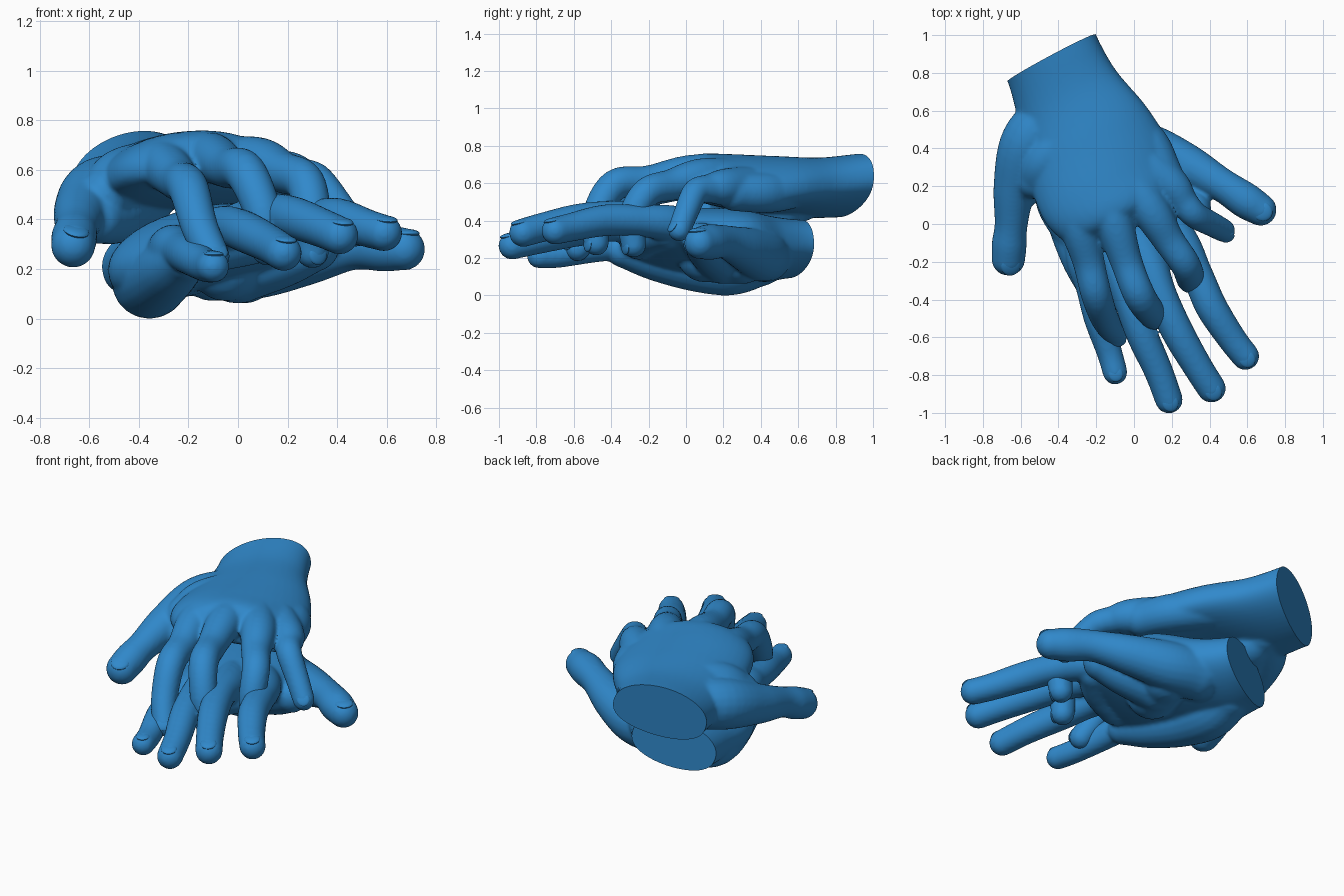
import bpy, bmesh, math
from mathutils import Vector, Matrix

if "Cube" in bpy.data.objects:
    bpy.data.objects.remove(bpy.data.objects["Cube"])

blue = bpy.data.materials.new("hand_blue")
blue.use_nodes = True
blue.diffuse_color = (0.03, 0.25, 0.6, 1)
blue.node_tree.nodes["Principled BSDF"].inputs["Base Color"].default_value = (0.03, 0.25, 0.6, 1)


def loft(bm, rings):
    """Bridge closed rings of points and cap both ends."""
    loops = [[bm.verts.new(p) for p in ring] for ring in rings]
    n = len(loops[0])
    for a, b in zip(loops, loops[1:]):
        for i in range(n):
            j = (i + 1) % n
            bm.faces.new((a[i], a[j], b[j], b[i]))
    bm.faces.new(loops[0][::-1])
    bm.faces.new(loops[-1])


def spline(points, steps=6):
    """Smooth path through points of any dimension."""
    pts = [Vector(p) for p in points]
    pts = [2 * pts[0] - pts[1]] + pts + [2 * pts[-1] - pts[-2]]
    path = []
    for a, b, c, d in zip(pts, pts[1:], pts[2:], pts[3:]):
        for k in range(steps):
            t = k / steps
            path.append(0.5 * (2 * b + (c - a) * t + (2 * a - 5 * b + 4 * c - d) * t**2
                               + (3 * b - a - 3 * c + d) * t**3))
    return path + [pts[-2]]


def frame(tangent, side):
    """Side and back directions of a finger at one point."""
    t = tangent.normalized()
    s = (side - t * side.dot(t)).normalized()
    return t, s, t.cross(s)


def finger(bm, points, side, sides=20):
    """Round tube with a ball tip; each point is x, y, z, radius."""
    path = spline(points)
    rings = []
    for i, p in enumerate(path):
        tangent = (path[min(i + 1, len(path) - 1)] - path[max(i - 1, 0)]).to_3d()
        t, s, n = frame(tangent, side)
        rings.append([p.to_3d() + p[3] * (s * math.cos(a) + n * math.sin(a))
                      for a in (2 * math.pi * k / sides for k in range(sides))])
    loft(bm, rings)
    for p in (path[0], path[-1]):
        bmesh.ops.create_uvsphere(bm, u_segments=20, v_segments=12, radius=p[3],
                                  matrix=Matrix.Translation(p.to_3d()))


def palm(bm, sections, side, arch, sides=40):
    """Flattened sections (x, y, z, half width, half thickness, tilt), arched at the knuckles."""
    path = spline(sections)
    rings = []
    for i, p in enumerate(path):
        across = Vector((side.x, side.y, p[5])).normalized()
        up = (Vector((0, 0, 1)) - across * across.z).normalized()
        bend = arch * i / len(path)
        ring = []
        for k in range(sides):
            a = 2 * math.pi * k / sides
            c, s = math.cos(a), math.sin(a)
            ring.append(Vector(p[:3]) + across * p[3] * c
                        + up * (p[4] * math.copysign(abs(s)**0.85, s) - bend * c * c))
        rings.append(ring)
    loft(bm, rings)


def nail(bm, points, side):
    """Thin rounded plate on the back of a fingertip."""
    tip, prev = Vector(points[-1]), Vector(points[-2])
    t, s, n = frame((tip - prev).to_3d(), side)
    r = tip[3]
    rot = Matrix((s, t, n)).transposed().to_4x4()
    at = Matrix.Translation(tip.to_3d() + t * r * 0.1 + n * r * 0.76)
    bmesh.ops.create_uvsphere(bm, u_segments=20, v_segments=10, radius=1,
                              matrix=at @ rot @ Matrix.Diagonal((r * 0.6, r * 0.65, r * 0.2, 1)))


def build_hand(name, sections, side, arch, digits, pads, cut_at, cut_normal):
    side = Vector(side)
    bm = bmesh.new()
    palm(bm, sections, side, arch)
    for d in digits + pads:
        finger(bm, d, side)
    mesh = bpy.data.meshes.new(name)
    bm.to_mesh(mesh)
    bm.free()
    hand = bpy.data.objects.new(name, mesh)
    bpy.context.collection.objects.link(hand)
    # Fuse the parts into one skin
    fuse = hand.modifiers.new("fuse", 'REMESH')
    fuse.mode = 'VOXEL'
    fuse.voxel_size = 0.011
    relax = hand.modifiers.new("relax", 'SMOOTH')
    relax.factor = 0.5
    relax.iterations = 10
    dg = bpy.context.evaluated_depsgraph_get()
    skin = bpy.data.meshes.new_from_object(hand.evaluated_get(dg))
    hand.modifiers.clear()
    # Cut the wrist flat, then add nails
    bm = bmesh.new()
    bm.from_mesh(skin)
    cut = bmesh.ops.bisect_plane(bm, geom=bm.verts[:] + bm.edges[:] + bm.faces[:],
                                 plane_co=cut_at, plane_no=cut_normal, clear_outer=True)
    rim = [e for e in cut["geom_cut"] if isinstance(e, bmesh.types.BMEdge)]
    bmesh.ops.holes_fill(bm, edges=rim, sides=0)
    for d in digits:
        nail(bm, d, side)
    bmesh.ops.recalc_face_normals(bm, faces=bm.faces[:])
    bm.to_mesh(skin)
    bm.free()
    hand.data = skin
    skin.materials.clear()
    skin.materials.append(blue)
    bpy.ops.object.select_all(action='DESELECT')
    hand.select_set(True)
    bpy.context.view_layer.objects.active = hand
    bpy.ops.object.shade_smooth_by_angle(angle=math.radians(40))


# Upper hand: thumb, index, middle, ring, little, then the thumb web, thumb pad and outer edge
build_hand(
    "upper_hand",
    [(-.50, 1.0, .595, .29, .16, .28), (-.44, .88, .59, .27, .155, .28),
     (-.36, .68, .58, .295, .15, .2), (-.25, .45, .595, .36, .15, .05),
     (-.14, .22, .61, .39, .145, -.08), (-.07, .08, .63, .35, .12, -.1),
     (-.04, .01, .62, .28, .07, -.1)],
    (.88, .45, 0), .08,
    [[(-.42, .6, .53, .14), (-.56, .43, .5, .148), (-.63, .2, .43, .115),
      (-.65, 0, .37, .088), (-.66, -.1, .33, .093), (-.665, -.185, .295, .09)],
     [(-.3, .4, .6, .1), (-.3, .05, .62, .105), (-.24, -.2, .56, .085),
      (-.2, -.37, .525, .082), (-.155, -.5, .37, .075), (-.1, -.58, .25, .068)],
     [(-.22, .4, .62, .1), (-.12, .06, .65, .105), (-.04, -.2, .61, .085),
      (.03, -.38, .59, .084), (.1, -.48, .43, .076), (.12, -.48, .28, .068)],
     [(-.15, .4, .62, .1), (.07, .1, .63, .105), (.18, -.08, .59, .085),
      (.27, -.21, .55, .08), (.3, -.29, .41, .076), (.3, -.28, .27, .068)],
     [(-.08, .45, .6, .1), (.18, .22, .58, .1), (.26, .12, .57, .078),
      (.32, .05, .55, .072), (.41, 0, .44, .066), (.475, -.035, .35, .062)]],
    [[(-.36, .45, .58, .14), (-.47, .33, .555, .13), (-.53, .24, .5, .11)],
     [(-.4, .52, .48, .14), (-.5, .32, .42, .12), (-.56, .2, .4, .1)],
     [(-.14, .6, .57, .1), (.06, .44, .55, .11), (.16, .26, .55, .1)]],
    (-.44, .88, .6), (-.46, .89, -.08))

# Lower hand: thumb, index, middle, ring, little, then the palm pads and thumb web
build_hand(
    "lower_hand",
    [(-.39, .75, .25, .25, .145, .26), (-.33, .59, .25, .245, .145, .26),
     (-.25, .42, .25, .3, .165, .22), (-.15, .22, .28, .4, .17, .2),
     (-.04, -.03, .31, .36, .145, .2), (.02, -.18, .33, .3, .11, .2),
     (.05, -.26, .34, .24, .07, .2)],
    (.9, .36, 0), .05,
    [[(-.1, .42, .22, .15), (.08, .39, .22, .14), (.28, .31, .25, .115),
      (.46, .21, .285, .09), (.59, .125, .285, .096), (.67, .075, .28, .086)],
     [(-.02, .2, .32, .1), (.22, -.06, .38, .1), (.33, -.26, .4, .085),
      (.41, -.44, .4, .085), (.52, -.61, .365, .077), (.59, -.7, .345, .074)],
     [(-.1, .15, .32, .1), (.06, -.17, .39, .1), (.14, -.37, .42, .086),
      (.23, -.57, .405, .086), (.34, -.76, .365, .079), (.41, -.87, .335, .077)],
     [(-.18, .1, .3, .1), (-.08, -.22, .35, .1), (-.03, -.39, .37, .083),
      (.04, -.58, .345, .084), (.13, -.78, .3, .077), (.185, -.93, .265, .074)],
     [(-.28, .1, .25, .1), (-.26, -.18, .28, .1), (-.23, -.33, .27, .08),
      (-.19, -.5, .25, .076), (-.13, -.68, .215, .068), (-.1, -.785, .21, .066)]],
    [[(-.36, .4, .18, .13), (-.36, .24, .15, .15), (-.33, .05, .16, .14),
      (-.27, -.17, .2, .12), (-.21, -.34, .24, .09)],
     [(.02, .3, .21, .15), (-.05, .1, .22, .15)],
     [(0, .2, .22, .16), (.18, .13, .255, .13), (.31, .08, .29, .1)],
     [(-.08, -.25, .3, .11), (.07, -.2, .33, .11), (.2, -.1, .35, .1)]],
    (-.32, .59, .25), (-.4, .9, 0))
